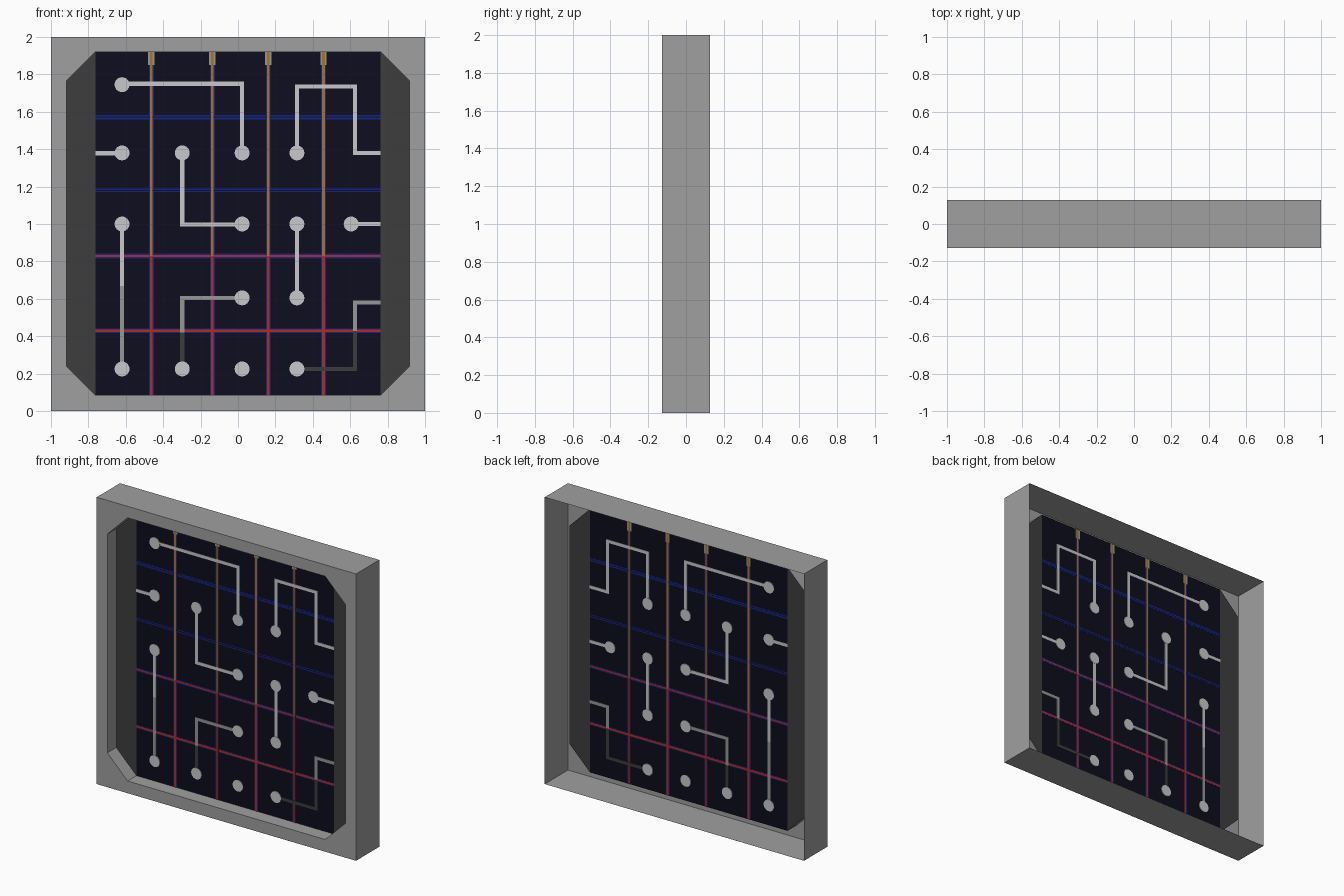
import bpy, bmesh, math

if "Cube" in bpy.data.objects:
    bpy.data.objects.remove(bpy.data.objects["Cube"])

def material(name, *rgb):
    m = bpy.data.materials.new(name)
    m.diffuse_color = (*rgb, 1)
    m.use_nodes = True
    m.node_tree.nodes["Principled BSDF"].inputs["Base Color"].default_value = m.diffuse_color
    return m

GREY = material("frame grey", .35, .35, .35)
CHARCOAL = material("charcoal", .048, .048, .048)
NAVY = material("board navy", .004, .004, .013)
BLUE = material("groove blue", .007, .017, .24)
ORANGE = material("glow orange", .42, .17, .013)
RED = material("glow red", .42, .026, .013)
SILVER = material("silver", .58, .58, .6)
DIM = material("dim silver", .31, .31, .31)
DARK = material("dark trace", .045, .045, .045)

FRONT, BACK, BOARD = -.128, .128, -.03
X_IN, X_OUT = .762, .918          # board half width, recess half width
Z0, Z1, ZC0, ZC1 = .085, 1.92, .24, 1.765

def finish(bm, name, mat):
    me = bpy.data.meshes.new(name)
    bm.to_mesh(me)
    bm.free()
    me.materials.append(mat)
    ob = bpy.data.objects.new(name, me)
    bpy.context.collection.objects.link(ob)
    return ob

def sheet(name, mat, points):
    """Flat single face on the board plane from (x, z) points."""
    bm = bmesh.new()
    bm.faces.new([bm.verts.new((x, BOARD, z)) for x, z in points])
    return finish(bm, name, mat)

def add_plate(bm, x0, x1, z0, z1, h):
    """Thin box through the board, showing on both sides."""
    x0, x1, z0, z1 = min(x0, x1), max(x0, x1), min(z0, z1), max(z0, z1)
    vs = bmesh.ops.create_cube(bm, size=1)["verts"]
    for v in vs:
        v.co = ((x0 + x1) / 2 + v.co.x * (x1 - x0), BOARD + v.co.y * 2 * h,
                (z0 + z1) / 2 + v.co.z * (z1 - z0))

def plate(name, mat, x0, x1, z0, z1, h):
    bm = bmesh.new()
    add_plate(bm, x0, x1, z0, z1, h)
    return finish(bm, name, mat)

def trace(name, mat, *path, w=.011, h=.0028):
    """Right-angled track along (x, z) points."""
    bm = bmesh.new()
    for (xa, za), (xb, zb) in zip(path, path[1:]):
        x0, x1, z0, z1 = min(xa, xb), max(xa, xb), min(za, zb), max(za, zb)
        add_plate(bm, max(x0 - w, -X_IN), min(x1 + w, X_IN), z0 - w, z1 + w, h)
    return finish(bm, name, mat)

# Frame: open-backed shell with an octagonal recess in the front
octagon = [(-X_IN, Z0), (X_IN, Z0), (X_OUT, ZC0), (X_OUT, ZC1),
           (X_IN, Z1), (-X_IN, Z1), (-X_OUT, ZC1), (-X_OUT, ZC0)]
square = [(-1, 0), (1, 0), (1, 2), (-1, 2)]
bm = bmesh.new()
def ring(pts, y):
    return [bm.verts.new((x, y, z)) for x, z in pts]
back, front = ring(square, BACK), ring(square, FRONT)
rim, floor = ring(octagon, FRONT), ring(octagon, BOARD)
for i in range(4):
    j = (i + 1) % 4
    bm.faces.new((back[i], back[j], front[j], front[i]))
    bm.faces.new((front[i], front[j], rim[2 * i + 1], rim[2 * i]))
    bm.faces.new((front[j], rim[(2 * i + 2) % 8], rim[2 * i + 1]))
for i in range(8):
    j = (i + 1) % 8
    bm.faces.new((rim[i], rim[j], floor[j], floor[i]))
finish(bm, "frame", GREY)

# Board and the dark side wings
sheet("board", NAVY, [octagon[i] for i in (0, 1, 4, 5)])
sheet("right_wing", CHARCOAL, octagon[1:5])
sheet("left_wing", CHARCOAL, octagon[5:] + octagon[:1])

# Vertical grooves: blue edge, core turning from orange to red, metal tip
for n, x in enumerate((-.463, -.137, .162, .457)):
    plate(f"groove_v{n}", BLUE, x - .013, x + .013, Z0, Z1, .001)
    plate(f"glow_top_v{n}", ORANGE, x - .007, x + .007, .83, Z1, .0022)
    plate(f"glow_low_v{n}", RED, x - .007, x + .007, Z0, .83, .0022)
    for s in (-1, 1):
        plate(f"tip_v{n}", DIM, x + s * .007, x + s * .017, 1.85, Z1, .0022)

# Horizontal grooves
for n, (z, w, core, mat) in enumerate(((1.572, .012, .002, NAVY), (1.18, .010, .003, NAVY),
                                       (.828, .013, .005, RED), (.43, .012, .007, RED))):
    plate(f"groove_h{n}", BLUE, -X_IN, X_IN, z - w, z + w, .0012)
    plate(f"core_h{n}", mat, -X_IN, X_IN, z - core, z + core, .0018)

# Circuit tracks, fading darker toward the bottom
trace("track_top_left", SILVER, (-.62, 1.75), (.022, 1.75), (.022, 1.38))
trace("track_top_right", SILVER, (.315, 1.38), (.315, 1.735), (.625, 1.735), (.625, 1.38), (X_IN, 1.38))
trace("track_left_stub", SILVER, (-X_IN, 1.378), (-.62, 1.378))
trace("track_middle", SILVER, (-.298, 1.38), (-.298, .997), (.022, .997))
trace("track_right_stub", SILVER, (.605, 1), (X_IN, 1))
trace("track_left_upper", SILVER, (-.62, 1), (-.62, .68))
trace("track_left_lower", DIM, (-.62, .66), (-.62, .225))
trace("track_centre_right", SILVER, (.315, 1), (.315, .605))
trace("track_low_upper", DIM, (.022, .605), (-.298, .605), (-.298, .43))
trace("track_low_lower", DARK, (-.298, .41), (-.298, .225))
trace("track_corner_upper", DIM, (X_IN, .58), (.625, .58), (.625, .44))
trace("track_corner_lower", DARK, (.625, .42), (.625, .225), (.315, .225))

# Round solder pads
pads = [(-.62, 1.745), (.605, 1)]
pads += [(x, 1.38) for x in (-.62, -.298, .022, .315)]
pads += [(x, 1.0) for x in (-.62, .022, .315)]
pads += [(x, .605) for x in (.022, .315)]
pads += [(x, .225) for x in (-.62, -.298, .022, .315)]
for n, (x, z) in enumerate(pads):
    bpy.ops.mesh.primitive_cylinder_add(vertices=24, radius=.04, depth=.0076,
                                        location=(x, BOARD, z), rotation=(math.pi / 2, 0, 0))
    pad = bpy.context.object
    pad.name = f"pad_{n}"
    pad.data.materials.append(SILVER)
